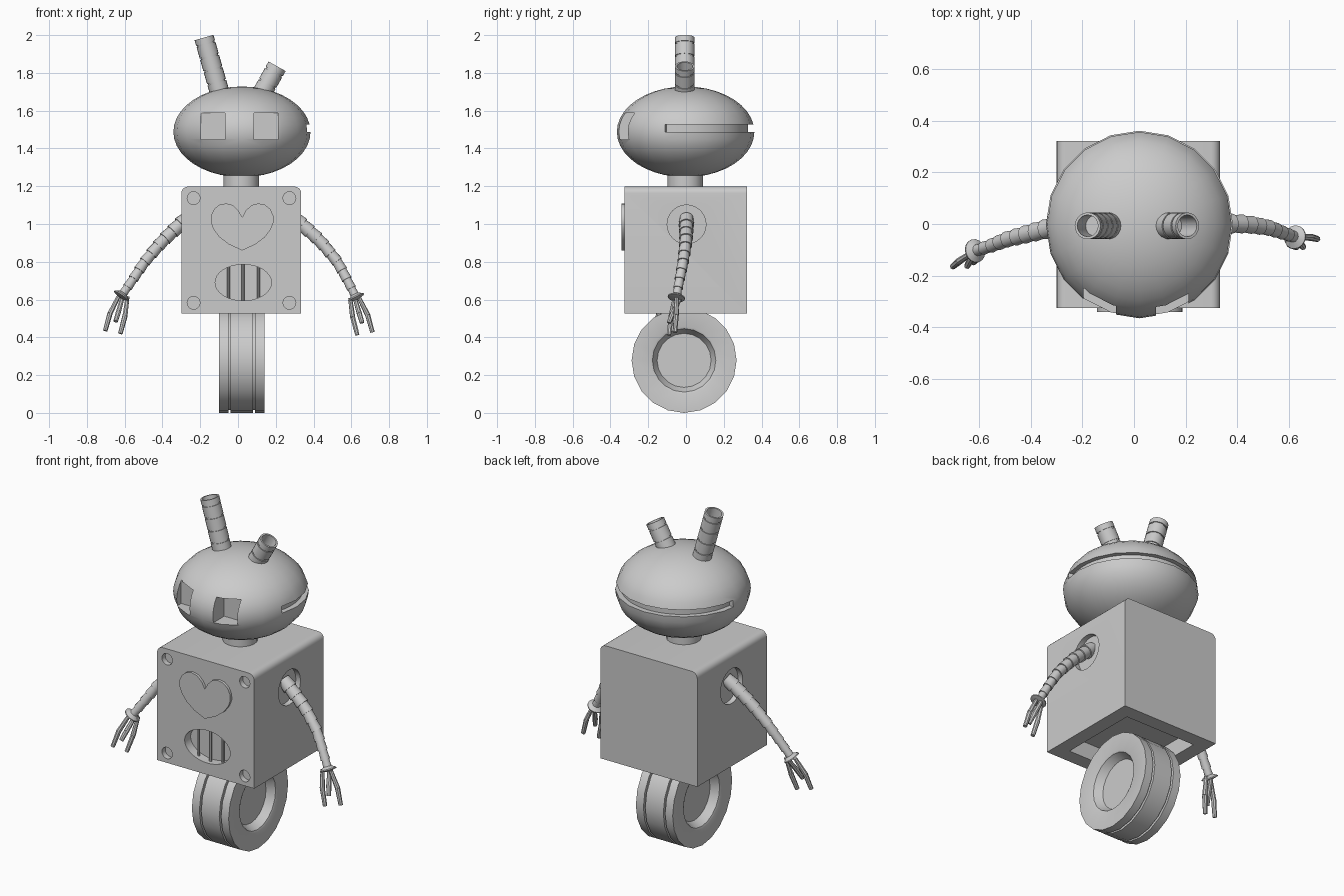
import bpy, bmesh
from math import sin, cos, pi, radians
from mathutils import Vector, Matrix

if "Cube" in bpy.data.objects:
    bpy.data.objects.remove(bpy.data.objects["Cube"])

CX = 0.017  # centre line of the body


def make(name, bm):
    bmesh.ops.recalc_face_normals(bm, faces=bm.faces)
    me = bpy.data.meshes.new(name)
    bm.to_mesh(me)
    bm.free()
    ob = bpy.data.objects.new(name, me)
    bpy.context.collection.objects.link(ob)
    return ob


def prism(name, outline, axis, a, b):
    """Extrude a 2D outline along an axis from a to b."""
    place = {'x': lambda u, v, d: (d, u, v),
             'y': lambda u, v, d: (u, d, v),
             'z': lambda u, v, d: (u, v, d)}[axis]
    bm = bmesh.new()
    lo = [bm.verts.new(place(u, v, a)) for u, v in outline]
    hi = [bm.verts.new(place(u, v, b)) for u, v in outline]
    n = len(lo)
    bm.faces.new(lo)
    bm.faces.new(hi)
    for i in range(n):
        j = (i + 1) % n
        bm.faces.new((lo[i], lo[j], hi[j], hi[i]))
    return make(name, bm)


def add_lathe(bm, profile, p, q, segs):
    """Spin (radius, distance) points around the line from p towards q."""
    p, q = Vector(p), Vector(q)
    m = Matrix.Translation(p) @ (q - p).to_track_quat('Z', 'Y').to_matrix().to_4x4()
    rings = []
    for r, t in profile:
        if r == 0:
            rings.append([bm.verts.new(m @ Vector((0, 0, t)))] * segs)
        else:
            rings.append([bm.verts.new(m @ Vector((r * cos(2 * pi * i / segs), r * sin(2 * pi * i / segs), t)))
                          for i in range(segs)])
    for A, B in zip(rings, rings[1:]):
        for i in range(segs):
            j = (i + 1) % segs
            bm.faces.new(list(dict.fromkeys((A[i], A[j], B[j], B[i]))))


def lathe(name, profile, p, q, segs=20):
    bm = bmesh.new()
    add_lathe(bm, profile, p, q, segs)
    return make(name, bm)


def ellipse(cu, cv, ru, rv, n=24):
    return [(cu + ru * cos(2 * pi * i / n), cv + rv * sin(2 * pi * i / n)) for i in range(n)]


def rect(u0, u1, v0, v1):
    return [(u0, v0), (u1, v0), (u1, v1), (u0, v1)]


def cut(ob, cutter):
    cutter.hide_render = True
    mod = ob.modifiers.new("cut", 'BOOLEAN')
    mod.operation, mod.solver, mod.object = 'DIFFERENCE', 'EXACT', cutter
    bpy.context.view_layer.objects.active = ob
    bpy.ops.object.modifier_apply(modifier=mod.name)
    bpy.data.objects.remove(cutter)


# Body: box with rounded top side edges
x0, x1, z0, z1, r = -0.30, 0.334, 0.525, 1.198, 0.035
outline = [(x0, z0), (x1, z0)]
outline += [(x1 - r + r * cos(a), z1 - r + r * sin(a)) for a in (radians(18 * k) for k in range(6))]
outline += [(x0 + r + r * cos(a), z1 - r + r * sin(a)) for a in (radians(90 + 18 * k) for k in range(6))]
body = prism("body", outline, 'y', -0.326, 0.323)
cut(body, prism("c", rect(x0 + 0.085, x1 - 0.085, -0.24, 0.238), 'z', 0.4, 0.62))      # open underside
cut(body, prism("c", ellipse(0.028, 0.69, 0.149, 0.096, 32), 'y', -0.5, -0.27))        # mouth recess
for hx in (-0.235, 0.272):
    for hz in (0.583, 1.137):
        cut(body, prism("c", ellipse(hx, hz, 0.034, 0.034, 16), 'y', -0.5, -0.295))    # corner holes
for a, b in ((x1 - 0.03, 0.6), (-0.6, x0 + 0.03)):
    cut(body, prism("c", ellipse(0.003, 0.998, 0.103, 0.103), 'x', a, b))              # arm sockets

# Mouth bars
bars = bmesh.new()
for bx in (-0.05, 0.027, 0.108):
    add_lathe(bars, [(0, 0), (0.008, 0), (0.008, 0.2), (0, 0.2)], (bx, -0.295, 0.59), (bx, -0.295, 1), 8)
make("mouth_bars", bars)

# Heart plate
half = [(0, 1.035), (0.02, 1.072), (0.05, 1.1), (0.085, 1.109), (0.12, 1.102), (0.148, 1.08),
        (0.165, 1.045), (0.166, 1.01), (0.152, 0.972), (0.12, 0.93), (0.07, 0.892), (0, 0.86)]
prism("heart_plate", [(0.022 + u, v) for u, v in half] + [(0.022 - u, v) for u, v in half[-2:0:-1]],
      'y', -0.341, -0.31)

# Wheel with two tread grooves and dished hubs
side = [(0, 0.07), (0.143, 0.07), (0.163, 0.105), (0.168, 0.115), (0.18, 0.12), (0.278, 0.12),
        (0.278, 0.071), (0.262, 0.071), (0.262, 0.059), (0.278, 0.059)]
lathe("wheel", [(a, -t) for a, t in side] + [(a, t) for a, t in side[::-1]],
      (0.02, -0.01, 0.278), (1, -0.01, 0.278), 20)

# Neck
lathe("neck", [(0, 0), (0.094, 0), (0.094, 0.12), (0, 0.12)], (CX, -0.004, 1.17), (CX, -0.004, 2), 20)

# Head: flattened ball with square eyes and a slit round the back
bm = bmesh.new()
bmesh.ops.create_uvsphere(bm, u_segments=20, v_segments=20, radius=1,
                          matrix=Matrix.Translation((0.021, -0.002, 1.488)) @ Matrix.Diagonal((0.363, 0.364, 0.24, 1)))
head = make("head", bm)
for ex in (-0.196, 0.085):
    cut(head, prism("c", rect(ex, ex + 0.126, 1.448, 1.588), 'y', -0.6, -0.25))
arc = [radians(-18 + 8 * k) for k in range(25)]
cut(head, prism("c", [(0.021 + 0.45 * cos(a), 0.45 * sin(a)) for a in arc]
                + [(0.021 + 0.33 * cos(a), 0.33 * sin(a)) for a in arc[::-1]], 'z', 1.488, 1.526))

# Antennae: hollow tubes with ring grooves
for name, base, tip in (("left_antenna", (-0.087, -0.007, 1.66), (-0.18, -0.007, 1.987)),
                        ("right_antenna", (0.112, -0.007, 1.665), (0.207, -0.007, 1.835))):
    L = (Vector(tip) - Vector(base)).length
    prof = [(0, L - 0.12), (0.042, L - 0.12), (0.042, L), (0.052, L)]
    t = L - 0.035
    while t > 0.03:
        prof += [(0.052, t + 0.004), (0.047, t + 0.004), (0.047, t - 0.004), (0.052, t - 0.004)]
        t -= 0.07
    lathe(name, prof + [(0.052, 0), (0, 0)], base, tip, 20)


# Arms: stacked tapered segments, wrist disc and three fingers
def along(pts, f):
    """Point at fraction f of a polyline's length."""
    lens = [(b - a).length for a, b in zip(pts, pts[1:])]
    d = f * sum(lens)
    for a, b, l in zip(pts, pts[1:], lens):
        if d <= l + 1e-6:
            return a.lerp(b, d / l)
        d -= l


FINGERS = [((0.02, 0, -0.01), (0.065, -0.002, -0.1), (0.09, -0.008, -0.19)),
           ((-0.028, -0.01, -0.01), (-0.015, -0.03, -0.11), (0.01, -0.04, -0.205)),
           ((-0.003, 0.02, -0.01), (0.02, -0.02, -0.09), (0.035, -0.04, -0.14))]


def arm(name, path, s, shear):
    pts = [Vector(p) for p in path]
    n = 10
    bm = bmesh.new()
    for i in range(n):
        p, q = along(pts, i / n), along(pts, (i + 1) / n)
        L = (q - p).length + 0.006
        r0 = 0.041 - 0.019 * i / n
        add_lathe(bm, [(0, 0), (r0 * 0.86, 0), (r0, L), (0, L)], p, q, 14)
    make(name + "_arm", bm)
    w, d = pts[-1], (pts[-1] - pts[-2]).normalized()
    lathe(name + "_wrist", [(0, -0.012), (0.02, -0.012), (0.046, 0.004), (0.046, 0.01), (0, 0.02)], w, w + d, 16)
    bm = bmesh.new()
    for finger in FINGERS:
        f = [w + Vector((s * x, y - shear * x, z)) for x, y, z in finger]
        for a, b, r0, r1 in ((f[0], f[1], 0.011, 0.014), (f[1], f[2], 0.014, 0.012)):
            L = (b - a).length
            add_lathe(bm, [(0, 0), (r0, 0), (r1, L), (0, L)], a, b, 8)
    make(name + "_fingers", bm)


arm("right", [(0.295, 0.003, 1.035), (0.335, 0.002, 1.0), (0.436, 0, 0.91), (0.526, -0.015, 0.80),
              (0.58, -0.035, 0.70), (0.622, -0.05, 0.617)], 1, 0)
arm("left", [(-0.262, 0.003, 1.035), (-0.304, -0.01, 1.0), (-0.40, -0.035, 0.91), (-0.494, -0.06, 0.80),
             (-0.557, -0.085, 0.705), (-0.613, -0.103, 0.625)], -1, 0.6)

# Smooth shading with sharp edges kept
bpy.ops.object.select_all(action='DESELECT')
for ob in bpy.context.scene.objects:
    ob.select_set(True)
    bpy.context.view_layer.objects.active = ob
bpy.ops.object.shade_smooth_by_angle(angle=radians(30))
